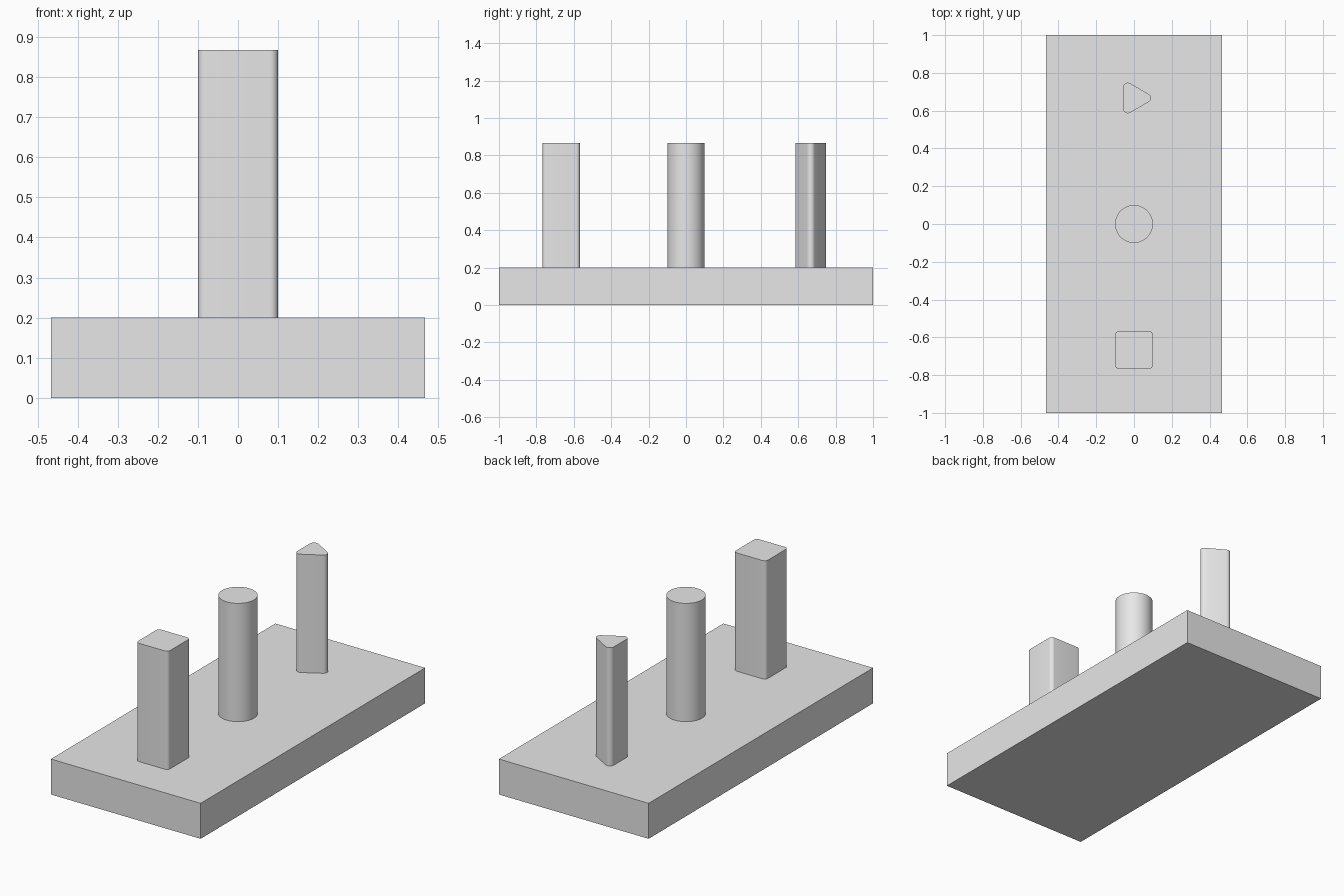
import bpy, bmesh, math
from mathutils import Vector

default_cube = bpy.data.objects.get("Cube")
if default_cube:
    bpy.data.objects.remove(default_cube, do_unlink=True)

BASE_TOP = 0.2
PEG_TOP = 0.867
PEG_SPACING = 0.667

grey = bpy.data.materials.new("light grey")
grey.use_nodes = True
grey.diffuse_color = (0.8, 0.8, 0.8, 1)
grey.node_tree.nodes["Principled BSDF"].inputs["Base Color"].default_value = (0.8, 0.8, 0.8, 1)


def rounded_polygon(sides, reach, radius, start, steps=8):
    """Outline of a regular polygon whose corners are arcs centred at 'reach'."""
    points = []
    for i in range(sides):
        corner = start + math.tau * i / sides
        centre = reach * Vector((math.cos(corner), math.sin(corner)))
        for k in range(steps + 1):
            a = corner + (k / steps - 0.5) * math.tau / sides
            points.append(centre + radius * Vector((math.cos(a), math.sin(a))))
    return points


def circle(radius, sides=64):
    return [radius * Vector((math.cos(math.tau * i / sides), math.sin(math.tau * i / sides)))
            for i in range(sides)]


def prism(name, outline, y, bottom, top):
    """Extrude a flat outline upwards into a solid."""
    bm = bmesh.new()
    floor = bm.faces.new([bm.verts.new((p.x, p.y, bottom)) for p in outline])
    cap = bmesh.ops.extrude_face_region(bm, geom=[floor], use_keep_orig=True)
    raised = [g for g in cap["geom"] if isinstance(g, bmesh.types.BMVert)]
    bmesh.ops.translate(bm, verts=raised, vec=(0, 0, top - bottom))
    bmesh.ops.recalc_face_normals(bm, faces=bm.faces)
    mesh = bpy.data.meshes.new(name)
    bm.to_mesh(mesh)
    bm.free()
    mesh.materials.append(grey)
    obj = bpy.data.objects.new(name, mesh)
    obj.location.y = y
    bpy.context.collection.objects.link(obj)
    bpy.ops.object.select_all(action="DESELECT")
    obj.select_set(True)
    bpy.context.view_layer.objects.active = obj
    bpy.ops.object.shade_smooth_by_angle(angle=math.radians(30))
    return obj


# Base slab
slab = [Vector((sx * 0.467, sy)) for sx, sy in ((-1, -1), (1, -1), (1, 1), (-1, 1))]
prism("base", slab, 0, 0, BASE_TOP)

# Square, round and triangular pegs, front to back
square = rounded_polygon(4, 0.08 * math.sqrt(2), 0.02, math.pi / 4)
triangle = rounded_polygon(3, 0.066, 0.024, 0)
for name, outline, row in (("square_peg", square, -1),
                           ("round_peg", circle(0.1), 0),
                           ("triangular_peg", triangle, 1)):
    prism(name, outline, row * PEG_SPACING, BASE_TOP, PEG_TOP)
